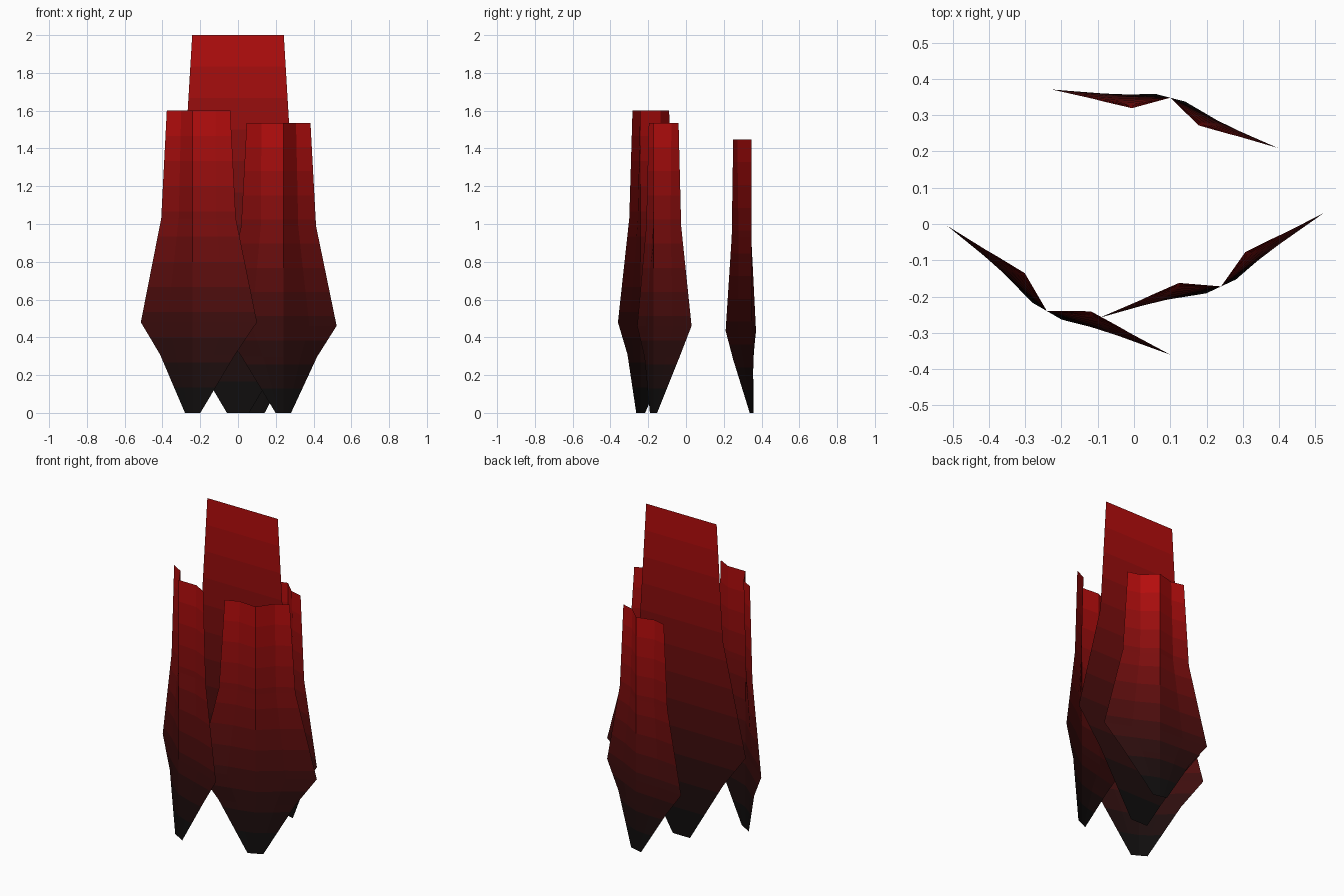
import bpy, bmesh
from math import radians

if "Cube" in bpy.data.objects:
    bpy.data.objects.remove(bpy.data.objects["Cube"])

# petal rows: height, half width, edge cup, mid-column offset, mid-column cup
ROWS = [
    (0.00, 0.047, 0.000, 0.024, 0.000),
    (0.31, 0.230, 0.052, 0.115, 0.020),
    (0.48, 0.355, 0.066, 0.175, 0.037),
    (1.03, 0.228, 0.062, 0.114, 0.050),
    (1.60, 0.194, 0.062, 0.105, 0.060),
]
HEIGHT = 1.6
BANDS = 12

# shades running from black at the base to red at the tip
shades = []
for i in range(BANDS):
    f = (i + 0.5) / BANDS
    m = bpy.data.materials.new("petal_shade_%02d" % i)
    m.diffuse_color = (0.004 + 0.50 * f ** 2, 0.004, 0.004, 1)
    m.use_nodes = True
    m.node_tree.nodes["Principled BSDF"].inputs["Base Color"].default_value = m.diffuse_color
    shades.append(m)


def petal(name, loc, angle, scale, cup=1.0):
    """Thin five-column sheet, cupped towards local +y (flat if cup is 0)."""
    bm = bmesh.new()
    grid = []
    for z, w, wn, c, cn in ROWS:
        pts = [(-w, wn), (-c, cn), (0, 0), (c, cn), (w, wn)]
        grid.append([bm.verts.new((x, n * cup, z)) for x, n in pts])
    for a, b in zip(grid, grid[1:]):
        for i in range(4):
            bm.faces.new((a[i], a[i + 1], b[i + 1], b[i]))
    # slice into colour bands
    for k in range(1, BANDS):
        bmesh.ops.bisect_plane(
            bm, geom=bm.verts[:] + bm.edges[:] + bm.faces[:], dist=1e-5,
            plane_co=(0, 0, HEIGHT * k / BANDS), plane_no=(0, 0, 1))
    for f in bm.faces:
        z = f.calc_center_median().z
        f.material_index = min(BANDS - 1, int(z / HEIGHT * BANDS))
    me = bpy.data.meshes.new(name)
    bm.to_mesh(me)
    bm.free()
    for m in shades:
        me.materials.append(m)
    ob = bpy.data.objects.new(name, me)
    ob.location = loc
    ob.rotation_euler.z = radians(angle)
    ob.scale = (scale,) * 3
    bpy.context.collection.objects.link(ob)
    return ob


# tall flat centre sheet and three cupped petals around it
petal("centre_petal", (0, 0.045, 0), 0, 1.25, cup=0)
petal("front_left_petal", (-0.24, -0.24, 0), -30, 1.0)
petal("front_right_petal", (0.24, -0.172, 0), 25, 0.96)
petal("back_petal", (0.1, 0.348, 0), 165.5, 0.905)
